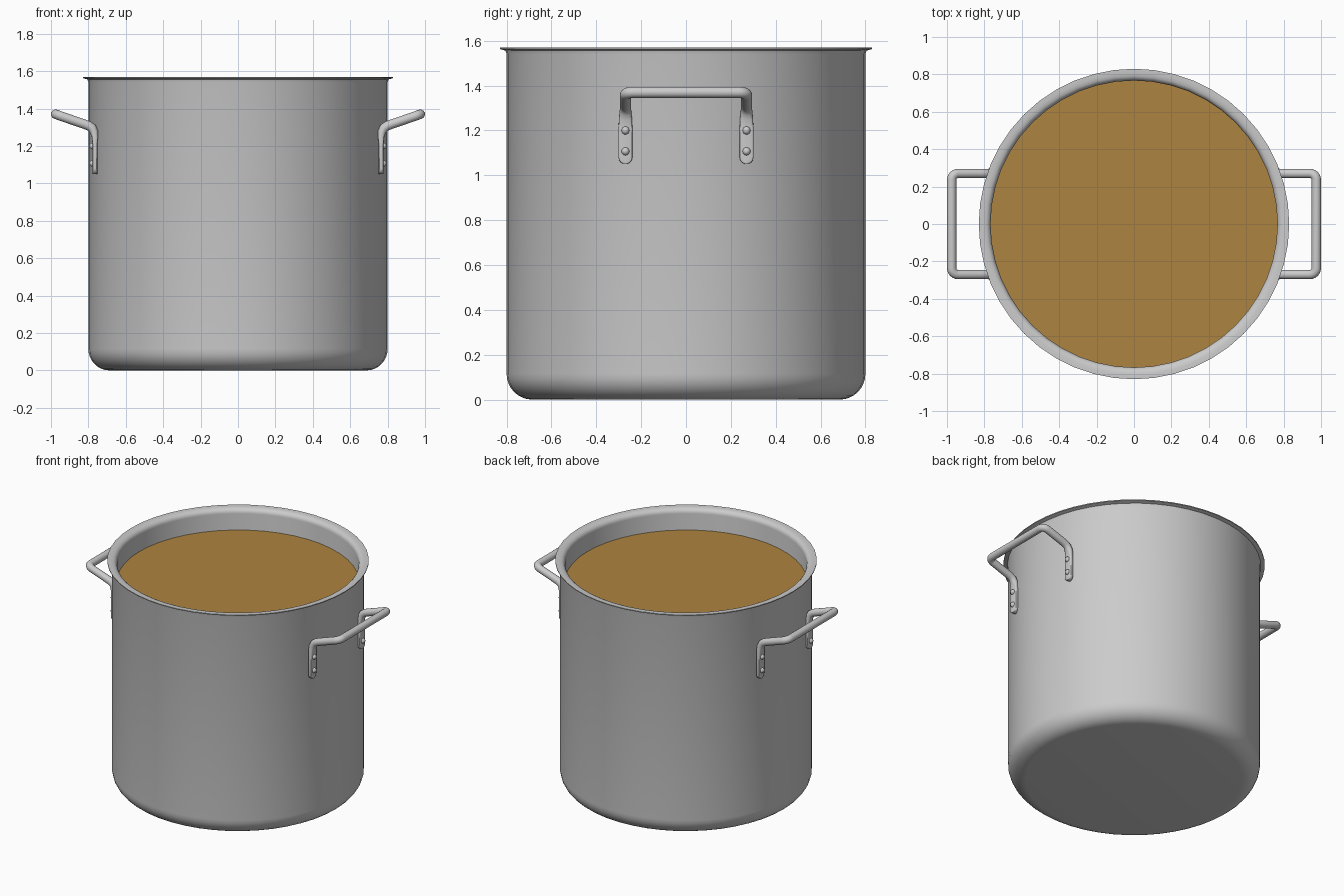
import bpy, bmesh, math
from mathutils import Vector

if "Cube" in bpy.data.objects:
    bpy.data.objects.remove(bpy.data.objects["Cube"])

SIDES = 48


def finish(name, bm, angle=40):
    bmesh.ops.recalc_face_normals(bm, faces=bm.faces)
    me = bpy.data.meshes.new(name)
    bm.to_mesh(me)
    bm.free()
    for p in me.polygons:
        p.use_smooth = True
    me.set_sharp_from_angle(angle=math.radians(angle))
    ob = bpy.data.objects.new(name, me)
    bpy.context.collection.objects.link(ob)
    return ob


def mirror(ob):
    m = ob.modifiers.new("mirror", 'MIRROR')
    m.use_axis = (True, True, False)
    m.use_clip = True


def bridge(bm, a, b):
    n = len(a)
    for i in range(n):
        bm.faces.new((a[i], a[(i + 1) % n], b[(i + 1) % n], b[i]))


# Pot: one lathed profile, outside wall, flared rim, inside wall
def arc(cx, cz, r, a0, a1, n):
    return [(cx + r * math.cos(math.radians(a0 + (a1 - a0) * i / n)),
             cz + r * math.sin(math.radians(a0 + (a1 - a0) * i / n))) for i in range(n + 1)]


profile = arc(0.685, 0.115, 0.115, -90, 0, 8)
profile += [(0.80, 1.54), (0.805, 1.556), (0.83, 1.563), (0.83, 1.569), (0.805, 1.569)]
profile += arc(0.80, 1.535, 0.033, 90, 180, 5)
profile += arc(0.672, 0.115, 0.095, 0, -90, 6)

bm = bmesh.new()
rings = [[bm.verts.new((r * math.cos(2 * math.pi * i / SIDES), r * math.sin(2 * math.pi * i / SIDES), z))
          for i in range(SIDES)] for r, z in profile]
for a, b in zip(rings, rings[1:]):
    bridge(bm, a, b)
bm.faces.new(rings[0])
bm.faces.new(rings[-1])
finish("pot", bm)

# Soup surface
bm = bmesh.new()
bmesh.ops.create_circle(bm, cap_ends=True, segments=SIDES, radius=0.768)
soup = finish("soup", bm)
soup.location.z = 1.42
mat = bpy.data.materials.new("soup_brown")
mat.diffuse_color = (0.42, 0.23, 0.05, 1)
mat.use_nodes = True
mat.node_tree.nodes["Principled BSDF"].inputs["Base Color"].default_value = mat.diffuse_color
soup.data.materials.append(mat)

# Handles: quarter built as a loft from flat riveted tab to round grip, then mirrored
Y, ROD = 0.27, 0.025
leg = [(0.765, 1.05 + 0.03 * (1 - math.cos(a)), 0.013, max(0.004, 0.031 * math.sin(a)), 0.35)
       for a in (0, 0.4, 0.8, 1.2, math.pi / 2)]  # rounded tab end
leg += [(0.765, 1.21, 0.013, 0.031, 0.35), (0.765, 1.25, 0.017, 0.029, 0.6),
        (0.769, 1.275, 0.022, 0.027, 0.9), (0.780, 1.296, ROD, ROD, 1),
        (0.800, 1.309, ROD, ROD, 1), (0.825, 1.318, ROD, ROD, 1)]
d = Vector((0.94, 0, 0.34)).normalized()
n_up = Vector((-d.z, 0, d.x))
side = Vector((0, 1, 0))

sections = []
for i, (x, z, t, w, p) in enumerate(leg):
    a, b = leg[max(i - 1, 0)], leg[min(i + 1, len(leg) - 1)]
    tan = Vector((b[0] - a[0], 0, b[1] - a[1])).normalized()
    sections.append((Vector((x, Y, z)), Vector((-tan.z, 0, tan.x)) * t, side * w, p))
# Rounded corner into the cross bar, ending on the mirror plane
R = 0.035
corner = Vector((0.975, Y, 1.37))
for k in range(7):
    a = math.pi / 2 * k / 6
    out = side * math.cos(a) + d * math.sin(a)
    sections.append((corner - d * R - side * R + out * R, n_up * ROD, out * ROD, 1))
sections.append((Vector((corner.x, 0, corner.z)), n_up * ROD, d * ROD, 1))


def power(v, p):
    return math.copysign(abs(v) ** p, v) if abs(v) > 1e-6 else 0.0


bm = bmesh.new()
rings = []
for c, u, v, p in sections:
    angles = [2 * math.pi * i / 16 for i in range(16)]
    rings.append([bm.verts.new(c + u * power(math.cos(a), p) + v * power(math.sin(a), p)) for a in angles])
for a, b in zip(rings, rings[1:]):
    bridge(bm, a, b)
bm.faces.new(rings[0])
mirror(finish("handles", bm))

# Rivets: two domed heads on each tab
bm = bmesh.new()
for z in (1.107, 1.2):
    res = bmesh.ops.create_uvsphere(bm, u_segments=12, v_segments=8, radius=0.018)
    bmesh.ops.translate(bm, verts=res["verts"], vec=(0.776, Y, z))
mirror(finish("rivets", bm))
